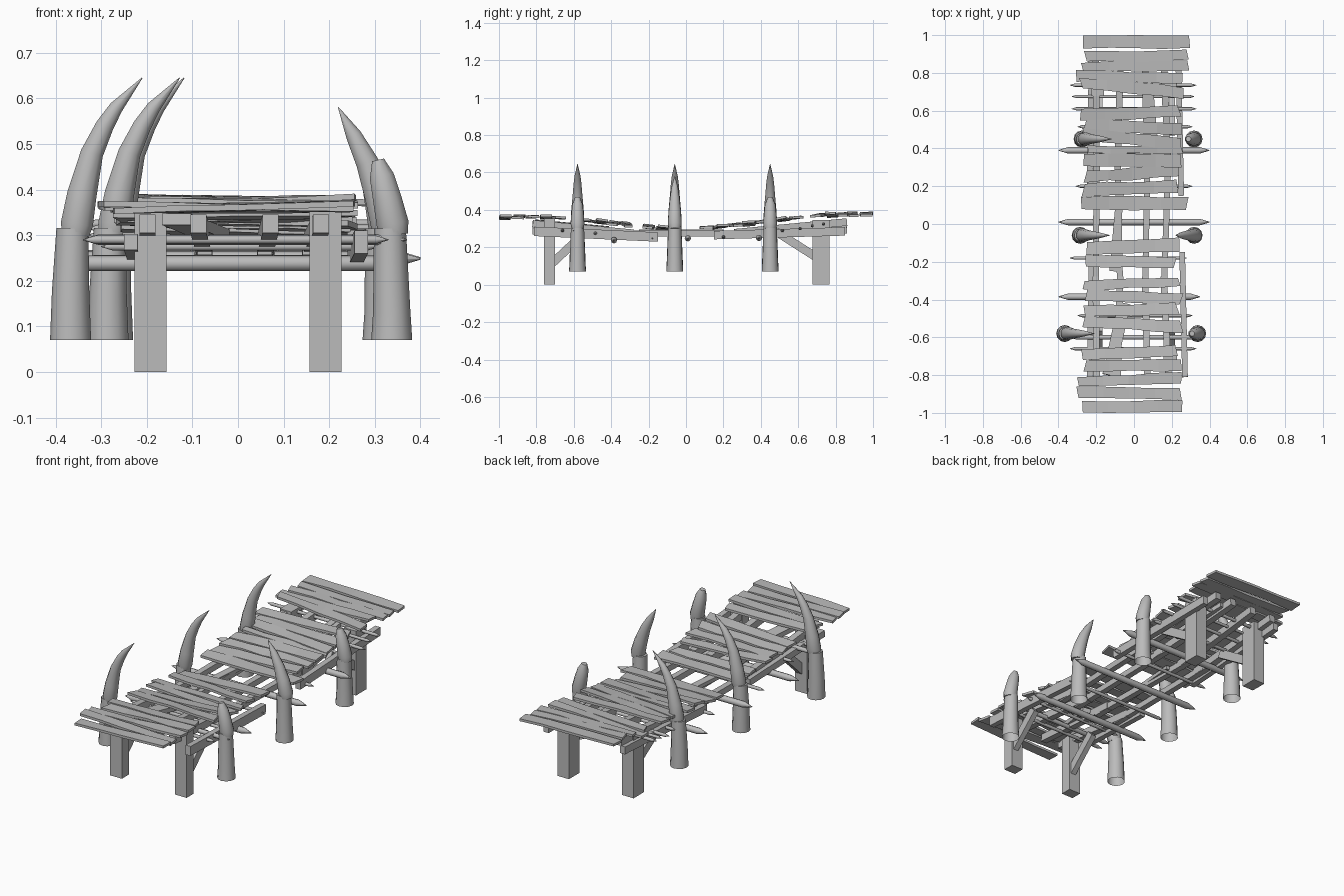
import bpy, bmesh, math, random
from mathutils import Vector, Matrix

random.seed(4)
cube = bpy.data.objects.get("Cube")
if cube:
    bpy.data.objects.remove(cube)

grey = bpy.data.materials.new("plain grey")
grey.use_nodes = True
tone = (0.5, 0.5, 0.5, 1)
grey.diffuse_color = tone
grey.node_tree.nodes["Principled BSDF"].inputs["Base Color"].default_value = tone


def finish(name, bm, smooth=False):
    bmesh.ops.recalc_face_normals(bm, faces=bm.faces)
    mesh = bpy.data.meshes.new(name)
    bm.to_mesh(mesh)
    bm.free()
    mesh.materials.append(grey)
    obj = bpy.data.objects.new(name, mesh)
    bpy.context.collection.objects.link(obj)
    if smooth:
        bpy.ops.object.select_all(action='DESELECT')
        obj.select_set(True)
        bpy.context.view_layer.objects.active = obj
        bpy.ops.object.shade_smooth_by_angle(angle=math.radians(50))
    return obj


def loft(name, path, radii, sides=10, cap_start=True):
    """Round tube along a path, with its own radius at each point."""
    bm = bmesh.new()
    pts = [Vector(p) for p in path]
    rings = []
    for i, p in enumerate(pts):
        t = (pts[min(i + 1, len(pts) - 1)] - pts[max(i - 1, 0)]).normalized()
        u = Vector((0, 1, 0))
        v = t.cross(u).normalized()
        ring = []
        for k in range(sides):
            a = math.tau * k / sides
            ring.append(bm.verts.new(p + radii[i] * (math.cos(a) * u + math.sin(a) * v)))
        rings.append(ring)
    for a, b in zip(rings, rings[1:]):
        for k in range(sides):
            n = (k + 1) % sides
            bm.faces.new((a[k], a[n], b[n], b[k]))
    if cap_start:
        bm.faces.new(rings[0])
    bm.faces.new(rings[-1])
    return finish(name, bm, True)


def beam(name, start, end, w, h):
    """Squared timber between two points."""
    a, b = Vector(start), Vector(end)
    d = (b - a).normalized()
    side = d.cross(Vector((0, 0, 1)))
    side = side.normalized() if side.length > 0.1 else Vector((1, 0, 0))
    up = side.cross(d)
    m = Matrix((side * w, d * (b - a).length, up * h)).transposed().to_4x4()
    m.translation = (a + b) / 2
    bm = bmesh.new()
    bmesh.ops.create_cube(bm, size=1, matrix=m)
    return finish(name, bm)


def deck(y):
    """Sagging height of the walkway."""
    s = min(abs(y) / 0.85, 1)
    return 0.302 + 0.068 * s * s * (3 - 2 * s) + 0.008 * y


def plank(name, y, w, x0, x1, tilt):
    """Warped board with ragged ends."""
    bm = bmesh.new()
    bmesh.ops.create_cube(bm, size=1)
    long_edges = [e for e in bm.edges
                  if abs(e.verts[0].co.x - e.verts[1].co.x) > 0.5]
    bmesh.ops.subdivide_edges(bm, edges=long_edges, cuts=3)
    pitch = (deck(y + 0.02) - deck(y - 0.02)) / 0.04
    roll = random.uniform(-0.018, 0.018)
    wob = {}
    for v in bm.verts:
        c = v.co.copy()
        key = (round(c.x, 2), c.y > 0)
        if key not in wob:
            wob[key] = (random.uniform(-0.012, 0.012), random.uniform(-0.005, 0.005),
                        random.uniform(-0.003, 0.003))
        j = wob[key]
        dx = j[0] if abs(c.x) > 0.4 else 0
        dy = c.y * w + c.x * tilt + j[1]
        v.co = ((x0 + x1) / 2 + c.x * (x1 - x0) + dx,
                max(-1, min(1, y + dy)),
                deck(y) + dy * pitch + c.x * roll + j[2] + c.z * 0.013)
    return finish(name, bm)


# Deck planks: y, width, left end, right end, skew
PLANKS = [
    (.965, .07, -.26, .29, 0), (.89, .055, -.26, .28, .01), (.835, .05, -.27, .29, .01),
    (.78, .055, -.30, .26, -.01), (.72, .06, -.28, .27, -.05), (.585, .06, -.29, .24, .02),
    (.515, .06, -.26, .25, -.02), (.45, .06, -.28, .24, -.05), (.395, .04, -.25, .25, 0),
    (.335, .07, -.26, .24, -.01), (.265, .06, -.26, .24, .03), (.19, .07, -.27, .23, .02),
    (.11, .07, -.27, .28, 0), (-.12, .075, -.25, .23, .02), (-.20, .06, -.26, .22, -.01),
    (-.315, .05, -.27, .24, .02), (-.385, .06, -.25, .25, -.02), (-.455, .06, -.26, .23, .01),
    (-.53, .06, -.27, .25, -.03), (-.68, .06, -.28, .23, .02), (-.75, .06, -.26, .26, 0),
    (-.825, .055, -.30, .24, .02), (-.895, .06, -.30, .25, -.01), (-.965, .06, -.27, .26, 0),
]
for i, p in enumerate(PLANKS):
    plank(f"plank_{i + 1}", *p)

# Stringers under the deck, in three jointed lengths that follow the sag
for i, x in enumerate((-.20, -.08, .065, .17)):
    j = random.uniform(-.015, .015)
    beam(f"stringer_front_{i}", (x - j, -.82, .325), (x + j, -.28, .275), .035, .04)
    beam(f"stringer_middle_{i}", (x + j, -.38, .272), (x - j, .36, .275), .032, .032)
    beam(f"stringer_back_{i}", (x - j, .26, .278), (x + j, .86, .335), .035, .04)

# Loose skewed timbers and side rails
beam("skewed_timber_front", (-.135, -.80, .335), (-.05, -.42, .30), .065, .025)
beam("skewed_timber_middle", (-.11, -.25, .285), (-.07, .2, .285), .04, .02)
beam("skewed_timber_back", (.10, .45, .30), (.07, .80, .335), .05, .025)
beam("left_rail_front", (.27, -.81, .285), (.255, -.15, .255), .03, .05)
beam("left_rail_back", (.25, .15, .265), (.235, .85, .285), .03, .045)
beam("right_rail_front", (-.235, -.82, .285), (-.225, -.20, .255), .03, .035)
beam("right_rail_back", (-.235, .18, .265), (-.225, .86, .295), .03, .04)

# Square legs with diagonal braces at both ends
for side, x in (("right", -.192), ("left", .192)):
    beam(f"{side}_front_leg", (x, -.73, 0), (x, -.73, .355), .07, .06)
    beam(f"{side}_back_leg", (x, .722, 0), (x, .722, .345), .068, .09)
    beam(f"{side}_front_brace", (x + .01, -.715, .115), (x + .01, -.55, .27), .03, .045)
    beam(f"{side}_back_brace", (x + .01, .715, .135), (x + .01, .48, .285), .03, .045)

# Cross poles with sharpened ends: y, z, left end, right end, radius
POLES = [
    (.39, .25, -.40, .40, .017), (.01, .248, -.40, .40, .017), (-.385, .238, -.40, .35, .017),
    (-.60, .29, -.34, .37, .012), (.735, .325, -.34, .33, .009), (.675, .315, -.33, .32, .008),
    (.61, .30, -.33, .33, .009), (.515, .29, -.30, .31, .009), (.20, .255, -.31, .31, .009),
    (-.18, .248, -.34, .28, .009), (-.485, .275, -.30, .31, .009), (-.66, .29, -.34, .33, .009),
]
for i, (y, z, a, b, r) in enumerate(POLES):
    tip = r * 3
    loft(f"cross_pole_{i + 1}",
         [(a, y, z), (a + tip, y, z), (b - tip, y, z), (b, y, z)],
         [r * .1, r, r, r * .1], 8)

# Round posts topped by curved horns: side, y, post x, base z, whole horn height
# A whole horn sweeps inward to a point; a broken one stops short
HORNS = [
    ("right_front", -.58, -.367, .115, "long"), ("right_middle", -.06, -.285, .115, "long"),
    ("right_back", .45, -.275, .115, "long"), ("left_front", -.58, .337, .07, "broken"),
    ("left_middle", -.06, .318, .07, "short"), ("left_back", .45, .318, .07, "broken"),
]
SHAPES = {  # inward shift, height, radius
    "long": [(.01, .30, .032), (.014, .325, .037), (.025, .39, .034), (.047, .48, .026),
             (.075, .54, .021), (.10, .58, .016), (.157, .645, .001)],
    "short": [(-.01, .30, .032), (-.008, .325, .037), (.01, .39, .033), (.035, .46, .026),
              (.065, .52, .018), (.098, .58, .001)],
    "broken": [(-.005, .30, .032), (-.002, .325, .037), (.01, .38, .033), (.022, .43, .028),
               (.03, .465, .014)],
}
for name, y, x, z, kind in HORNS:
    inward = -math.copysign(1, x)
    loft(f"{name}_post", [(x, y, .07), (x, y, z + .06), (x + inward * .004, y, .315)],
         [.045, .041, .035], 12, cap_start=False)
    loft(f"{name}_horn", [(x + inward * s, y, h) for s, h, r in SHAPES[kind]],
         [r for s, h, r in SHAPES[kind]], 10)
